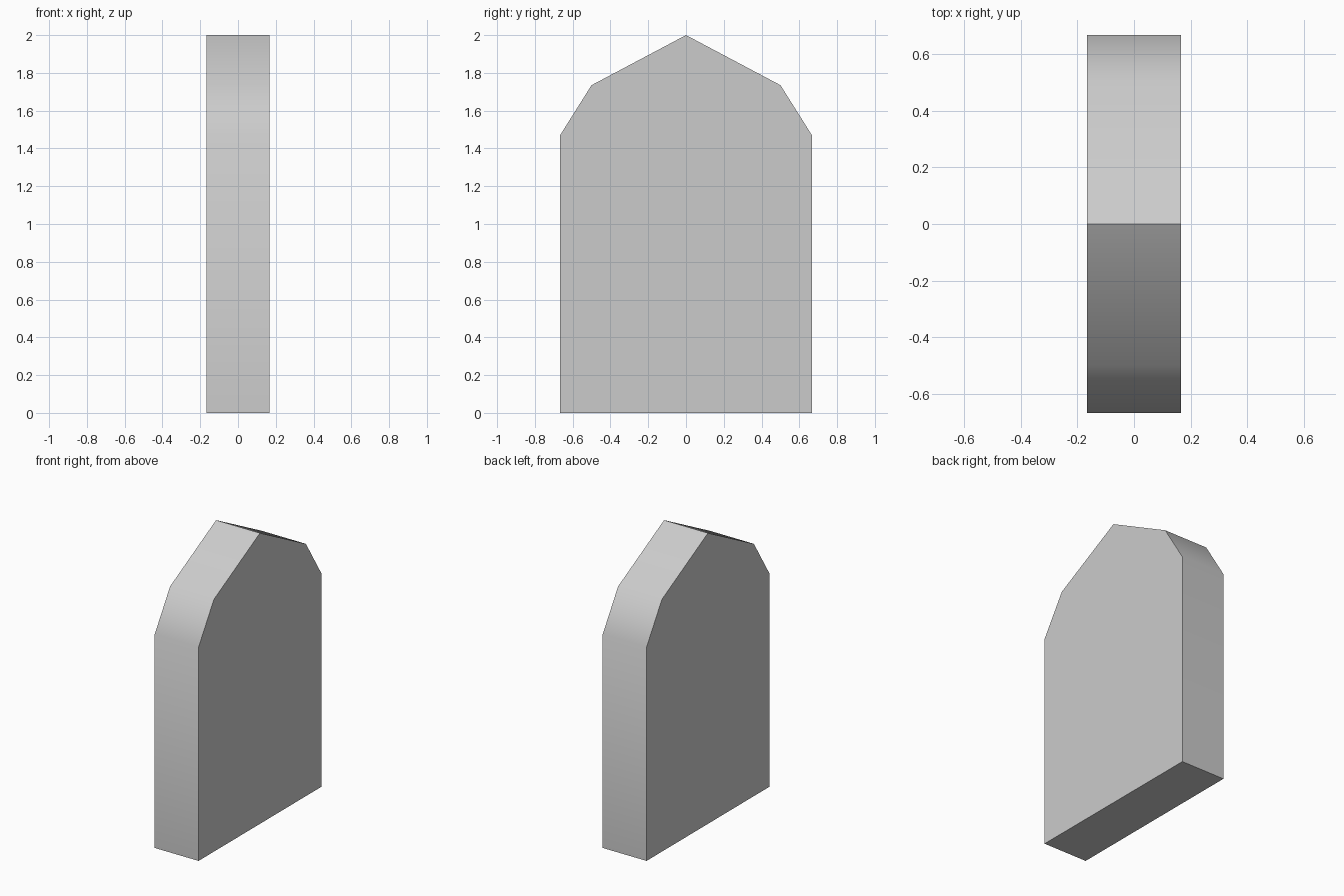
import bpy, bmesh, math

if "Cube" in bpy.data.objects:
    bpy.data.objects.remove(bpy.data.objects["Cube"])

HALF_THICK = 0.1667
# Right half of the outline (y, z), from the base up to the peak
half = [(0.6667, 0.0), (0.6667, 1.47), (0.5, 1.735)]
outline = half + [(0.0, 2.0)] + [(-y, z) for y, z in reversed(half)]

# Slab: outline extruded across its thickness
bm = bmesh.new()
face = bm.faces.new([bm.verts.new((-HALF_THICK, y, z)) for y, z in outline])
ext = bmesh.ops.extrude_face_region(bm, geom=[face])
verts = [g for g in ext["geom"] if isinstance(g, bmesh.types.BMVert)]
bmesh.ops.translate(bm, verts=verts, vec=(2 * HALF_THICK, 0, 0))
bmesh.ops.recalc_face_normals(bm, faces=bm.faces)

mesh = bpy.data.meshes.new("pointed_slab")
bm.to_mesh(mesh)
bm.free()
slab = bpy.data.objects.new("pointed_slab", mesh)
bpy.context.collection.objects.link(slab)

# Soft shoulders, sharp peak and rims
bpy.context.view_layer.objects.active = slab
slab.select_set(True)
bpy.ops.object.shade_smooth_by_angle(angle=math.radians(40))
